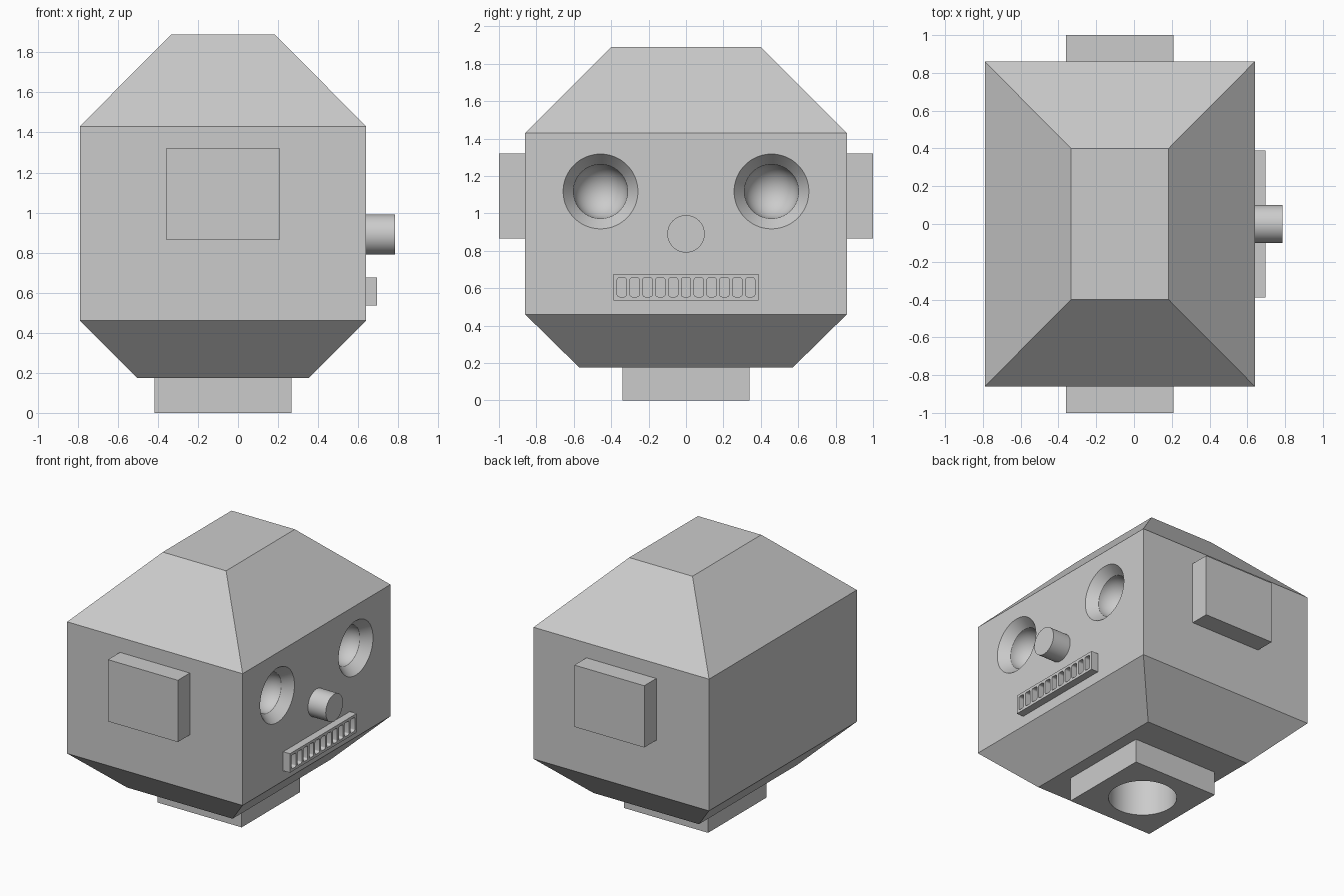
import bpy, bmesh, math
from mathutils import Matrix, Vector

cube = bpy.data.objects.get("Cube")
if cube:
    bpy.data.objects.remove(cube, do_unlink=True)

CX = -0.075      # centre line of head, neck and ears
FACE = 0.64      # x of the face plane

grey = bpy.data.materials.new("plain grey")
grey.use_nodes = True
colour = (0.6, 0.6, 0.6, 1)
grey.diffuse_color = colour
grey.node_tree.nodes["Principled BSDF"].inputs["Base Color"].default_value = colour


def finish(name, bm):
    bmesh.ops.recalc_face_normals(bm, faces=bm.faces)
    mesh = bpy.data.meshes.new(name)
    bm.to_mesh(mesh)
    bm.free()
    mesh.materials.append(grey)
    obj = bpy.data.objects.new(name, mesh)
    bpy.context.collection.objects.link(obj)
    return obj


def box_into(bm, lo, hi):
    lo, hi = Vector(lo), Vector(hi)
    size = Matrix.Diagonal((*(hi - lo), 1))
    return bmesh.ops.create_cube(bm, size=1, matrix=Matrix.Translation((lo + hi) / 2) @ size)["verts"]


def box(name, lo, hi):
    bm = bmesh.new()
    box_into(bm, lo, hi)
    return finish(name, bm)


def lathe(name, profile, origin, turn=Matrix()):
    """Spin (radius, height) points about z, then turn and move."""
    bm = bmesh.new()
    verts = [bm.verts.new((r, 0, h)) for r, h in profile]
    edges = [bm.edges.new(pair) for pair in zip(verts, verts[1:])]
    bmesh.ops.spin(bm, geom=verts + edges, axis=(0, 0, 1), cent=(0, 0, 0),
                   angle=math.tau, steps=64)
    bmesh.ops.remove_doubles(bm, verts=bm.verts, dist=1e-5)
    bm.transform(Matrix.Translation(origin) @ turn)
    return finish(name, bm)


def activate(obj):
    bpy.ops.object.select_all(action="DESELECT")
    obj.select_set(True)
    bpy.context.view_layer.objects.active = obj


def cut(obj, cutter):
    activate(obj)
    mod = obj.modifiers.new("cut", "BOOLEAN")
    mod.operation = "DIFFERENCE"
    mod.solver = "EXACT"
    mod.object = cutter
    bpy.ops.object.modifier_apply(modifier=mod.name)


# Head: stacked rectangles of (z, half depth, half width)
bm = bmesh.new()
rings = []
for z, hx, hy in [(0.175, 0.43, 0.57), (0.46, 0.715, 0.86), (1.43, 0.715, 0.86), (1.89, 0.258, 0.4)]:
    corners = [(-1, -1), (1, -1), (1, 1), (-1, 1)]
    rings.append([bm.verts.new((CX + sx * hx, sy * hy, z)) for sx, sy in corners])
for low, high in zip(rings, rings[1:]):
    for i in range(4):
        j = (i + 1) % 4
        bm.faces.new((low[i], low[j], high[j], high[i]))
bm.faces.new(rings[0])
bm.faces.new(rings[-1])
head = finish("head", bm)

# Square neck
neck = box("neck", (CX - 0.343, -0.34, 0), (CX + 0.343, 0.34, 0.175))

# Eye sockets: countersunk rim leading to a hemispherical hollow
outward = Matrix.Rotation(math.pi / 2, 4, "Y")
rim, depth = 0.145, 0.07
socket = [(0, depth), (0.255, depth)]
for i in range(17):
    a = math.pi / 2 * i / 16
    socket.append((rim * math.cos(a) if i < 16 else 0, -depth - rim * math.sin(a)))
cutters = []
for side in (-1, 1):
    cutter = lathe("socket_cutter", socket, (FACE, side * 0.457, 1.117), outward)
    cut(head, cutter)
    cutters.append(cutter)

# Round bore up through the neck
bore = lathe("bore_cutter", [(0, -0.1), (0.228, -0.1), (0.228, 0.42), (0, 0.42)], (CX, 0, 0))
cut(head, bore)
cut(neck, bore)
cutters.append(bore)

# Mouth grille with rounded slots
mouth = box("mouth", (FACE, -0.388, 0.535), (0.695, 0.388, 0.675))
bm = bmesh.new()
for i in range(11):
    y = (i - 5) * 0.0686
    verts = box_into(bm, (FACE + 0.005, y - 0.025, 0.554), (0.75, y + 0.025, 0.656))
    edges = {e for v in verts for e in v.link_edges
             if abs(e.verts[0].co.x - e.verts[1].co.x) > 0.05}
    bmesh.ops.bevel(bm, geom=list(edges), offset=0.012, segments=4, profile=0.5, affect="EDGES")
slots = finish("slot_cutter", bm)
cut(mouth, slots)
cutters.append(slots)

for cutter in cutters:
    bpy.data.objects.remove(cutter, do_unlink=True)

# Round nose
nose = lathe("nose", [(0, 0), (0.1, 0), (0.1, 0.145), (0, 0.145)], (FACE, 0, 0.89), outward)

# Ear blocks
for name, side in (("right_ear", -1), ("left_ear", 1)):
    ys = sorted((side * 0.86, side * 1.0))
    box(name, (CX - 0.285, ys[0], 0.865), (CX + 0.285, ys[1], 1.32))

# Smooth the round surfaces, keep hard edges
for obj in (head, neck, mouth, nose):
    activate(obj)
    bpy.ops.object.shade_smooth_by_angle(angle=math.radians(25))
